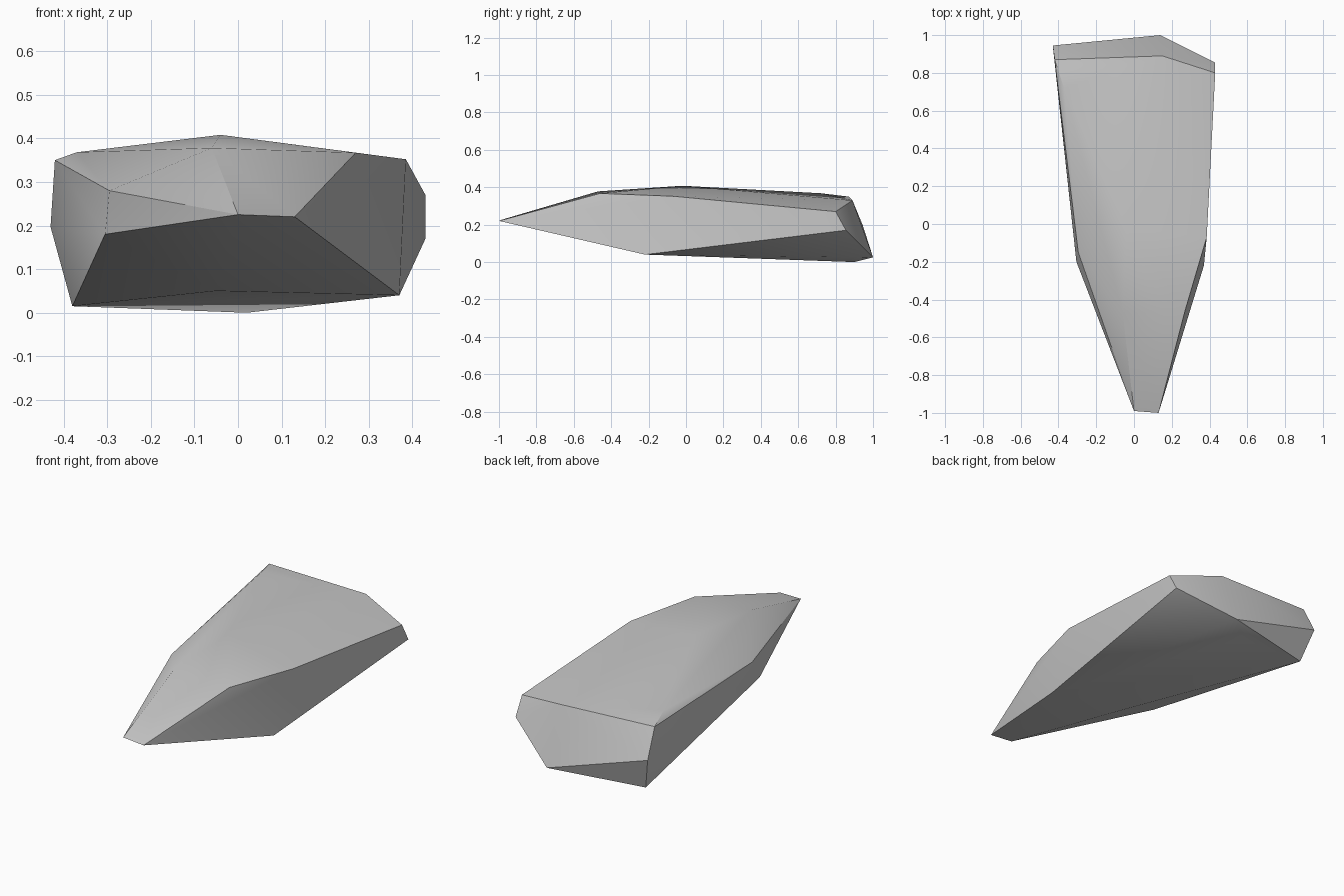
import bpy
import bmesh
import math

# Remove the default object only
default_cube = bpy.data.objects.get("Cube")
if default_cube:
    bpy.data.objects.remove(default_cube, do_unlink=True)


def make_material(name, colour):
    material = bpy.data.materials.new(name)
    material.use_nodes = True
    material.diffuse_color = colour
    shader = next(n for n in material.node_tree.nodes if n.type == "BSDF_PRINCIPLED")
    shader.inputs["Base Color"].default_value = colour
    shader.inputs["Roughness"].default_value = 0.9
    return material


def make_hull(name, corner_groups, material):
    """Wrap a tight faceted skin around groups of corner points."""
    bm = bmesh.new()
    for group in corner_groups:
        for corner in group:
            bm.verts.new(corner)
    result = bmesh.ops.convex_hull(bm, input=bm.verts[:], use_existing_faces=False)
    leftovers = {g for g in result["geom_interior"] + result["geom_unused"]
                 if isinstance(g, bmesh.types.BMVert)}
    bmesh.ops.delete(bm, geom=list(leftovers), context="VERTS")
    bmesh.ops.recalc_face_normals(bm, faces=bm.faces[:])
    mesh = bpy.data.meshes.new(name)
    bm.to_mesh(mesh)
    bm.free()
    mesh.materials.append(material)
    obj = bpy.data.objects.new(name, mesh)
    bpy.context.collection.objects.link(obj)
    return obj


# Narrow chisel tip at the front
tip = [(0, -0.99, 0.225), (0.13, -1, 0.22)]
# Shoulders where the tip widens into the body
shoulders = [(-0.06, -0.47, 0.378), (0.27, -0.46, 0.367),
             (-0.295, -0.15, 0.28), (-0.305, -0.2, 0.18)]
# Keel where the sloping nose meets the flat underside
keel = [(0.37, -0.22, 0.04), (-0.05, -0.1, 0.05)]
# Low crown along the top
crown = [(-0.04, -0.02, 0.408), (0.385, -0.07, 0.352), (-0.37, 0.72, 0.368)]
# Upper rim of the blunt back end
back_rim = [(-0.42, 0.87, 0.35), (0.15, 0.89, 0.33), (0.43, 0.8, 0.27)]
# Lower corners of the back end and the resting point
back_base = [(-0.43, 0.945, 0.197), (0.43, 0.855, 0.17), (0.14, 1, 0.025),
             (-0.38, 0.89, 0.015), (0.02, 0.9, 0)]

stone_grey = make_material("stone_grey", (0.58, 0.58, 0.58, 1))
rock = make_hull("rock", [tip, shoulders, keel, crown, back_rim, back_base], stone_grey)

# Soft shading over shallow facets, crisp main ridges
bpy.ops.object.select_all(action="DESELECT")
rock.select_set(True)
bpy.context.view_layer.objects.active = rock
bpy.ops.object.shade_smooth_by_angle(angle=math.radians(22))
